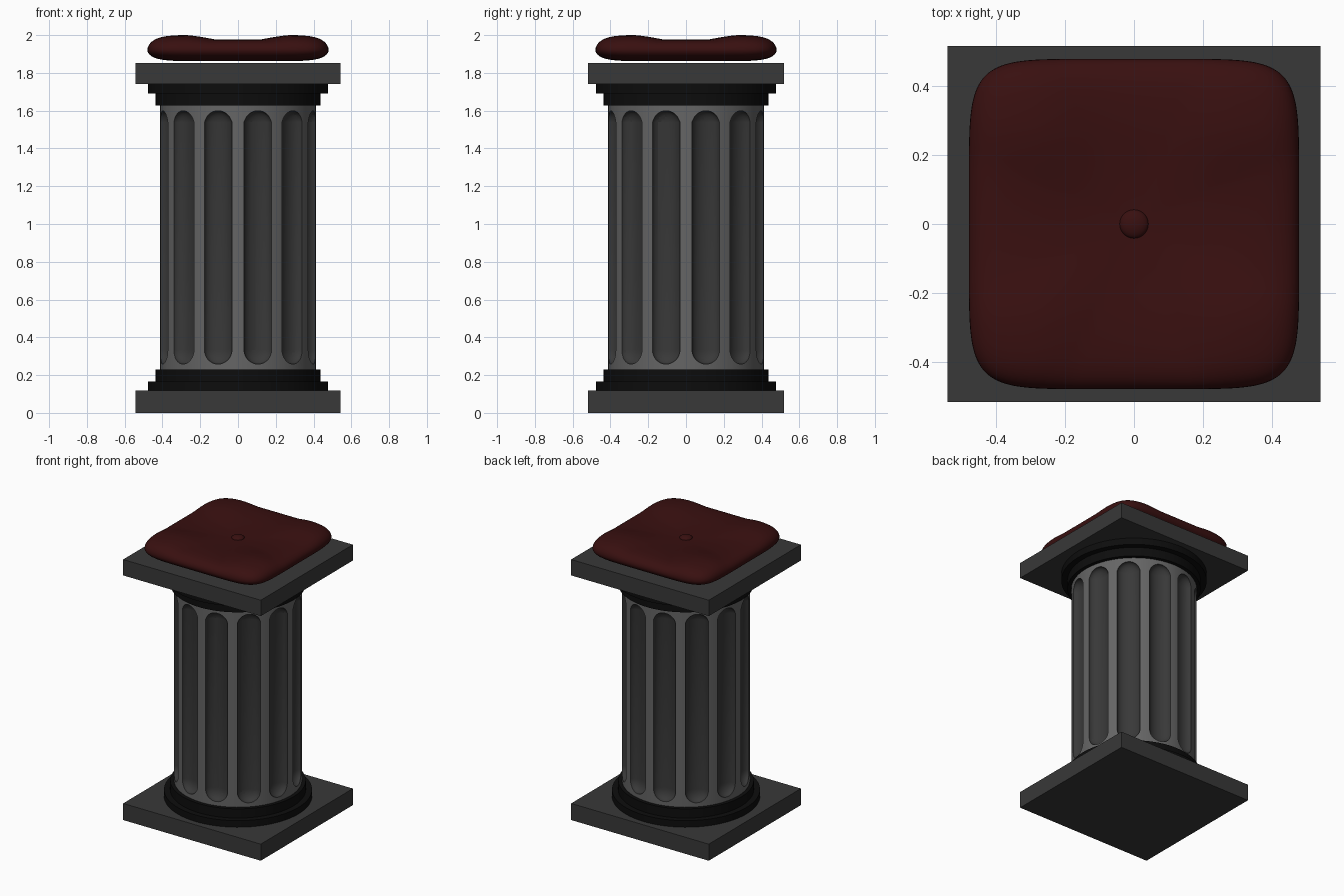
import bpy, bmesh
from math import sin, cos, pi, radians
from mathutils import Matrix, Vector

if "Cube" in bpy.data.objects:
    bpy.data.objects.remove(bpy.data.objects["Cube"])


def material(name, rgb):
    m = bpy.data.materials.new(name)
    m.diffuse_color = (*rgb, 1)
    m.use_nodes = True
    m.node_tree.nodes["Principled BSDF"].inputs["Base Color"].default_value = m.diffuse_color
    return m


slab_mat = material("dark_stone", (0.04, 0.04, 0.04))
ring_mat = material("black_stone", (0.004, 0.004, 0.004))
shaft_mat = material("grey_stone", (0.13, 0.13, 0.13))
cloth_mat = material("red_cloth", (0.04, 0.005, 0.005))


def finish(name, bm, mat, smooth=None):
    bmesh.ops.recalc_face_normals(bm, faces=bm.faces[:])
    me = bpy.data.meshes.new(name)
    bm.to_mesh(me)
    bm.free()
    me.materials.append(mat)
    ob = bpy.data.objects.new(name, me)
    bpy.context.collection.objects.link(ob)
    if smooth:
        smooth_by_angle(ob, smooth)
    return ob


def smooth_by_angle(ob, angle):
    bpy.ops.object.select_all(action='DESELECT')
    ob.select_set(True)
    bpy.context.view_layer.objects.active = ob
    bpy.ops.object.shade_smooth_by_angle(angle=radians(angle))


def slab(name, z0, z1):
    bm = bmesh.new()
    bmesh.ops.create_cube(bm, size=1, matrix=Matrix.Translation((0, 0, (z0 + z1) / 2))
                          @ Matrix.Diagonal((1.083, 1.035, z1 - z0, 1)))
    return finish(name, bm, slab_mat)


def lathe(name, profile, mat, n=96):
    bm = bmesh.new()
    rings = [[bm.verts.new((r * cos(2 * pi * i / n), r * sin(2 * pi * i / n), z))
              for i in range(n)] for r, z in profile]
    for a, b in zip(rings, rings[1:]):
        for i in range(n):
            j = (i + 1) % n
            bm.faces.new((a[i], a[j], b[j], b[i]))
    bm.faces.new(rings[0][::-1])
    bm.faces.new(rings[-1])
    return finish(name, bm, mat, 35)


# Square slabs and stepped round mouldings
slab("base_slab", 0, 0.118)
slab("top_slab", 1.74, 1.853)
lathe("base_moulding", [(0.477, 0.118), (0.477, 0.165), (0.437, 0.165), (0.437, 0.23)], ring_mat)
lathe("top_moulding", [(0.437, 1.628), (0.437, 1.692), (0.477, 1.692), (0.477, 1.74)], ring_mat)

# Shaft with twelve round-ended flutes
shaft = lathe("shaft", [(0.412, 0.228), (0.412, 1.63)], shaft_mat)
HALF_W, DEPTH, Z0, Z1 = 0.076, 0.048, 0.258, 1.6
bm = bmesh.new()
for k in range(12):
    made = bmesh.ops.create_uvsphere(bm, u_segments=24, v_segments=16, radius=HALF_W)["verts"]
    # split the sphere at its equator into a capsule
    for v in made:
        v.co.z += (Z1 - HALF_W) if v.co.z > 1e-5 else (Z0 + HALF_W)
    top = [v for v in made if v.co.z > 1]
    low = min(v.co.z for v in top)
    for v in top:
        if abs(v.co.z - low) < 1e-5:
            r = Vector((v.co.x, v.co.y)).length
            v.co.x *= HALF_W / r
            v.co.y *= HALF_W / r
    m = (Matrix.Rotation(radians(15 + 30 * k), 4, 'Z') @ Matrix.Translation((0.408, 0, 0))
         @ Matrix.Diagonal((DEPTH / HALF_W, 1, 1, 1)))
    bmesh.ops.transform(bm, matrix=m, verts=made)
cutter = finish("flute_cutter", bm, slab_mat)
cutter.hide_render = True
mod = shaft.modifiers.new("flutes", 'BOOLEAN')
mod.operation = 'DIFFERENCE'
mod.solver = 'EXACT'
mod.material_mode = 'TRANSFER'
mod.object = cutter
bpy.context.view_layer.objects.active = shaft
bpy.ops.object.modifier_apply(modifier=mod.name)
bpy.data.objects.remove(cutter)
smooth_by_angle(shaft, 30)


# Cushion: superellipse outline, puffed corners, dipped middle
def ease(x):
    t = min(abs(x) / 0.3, 1)
    return t * t * (3 - 2 * t)


def outline(a, e=2 / 6.5):
    c, s = cos(a), sin(a)
    return (0.48 * abs(c) ** e * (1 if c > 0 else -1),
            0.48 * abs(s) ** e * (1 if s > 0 else -1))


N, K, MID = 96, 20, 1.922
bm = bmesh.new()
rings = []
for k in range(1, 2 * K):
    t = sin(pi / 2 * k / K)
    f = max(0, 1 - t ** 8) ** 0.5
    ring = []
    for i in range(N):
        x, y = (t * c for c in outline(2 * pi * (i + 0.5) / N))
        sx, sy = ease(x), ease(y)
        h = 0.034 + 0.008 * (sx + sy) + 0.03 * sx * sy
        ring.append(bm.verts.new((x, y, MID + (h if k <= K else -0.06) * f)))
    rings.append(ring)
for a, b in zip(rings, rings[1:]):
    for i in range(N):
        j = (i + 1) % N
        bm.faces.new((a[i], a[j], b[j], b[i]))
for ring, z in ((rings[0], MID + 0.034), (rings[-1], MID - 0.06)):
    c = bm.verts.new((0, 0, z))
    for i in range(N):
        bm.faces.new((ring[i], ring[(i + 1) % N], c))
finish("cushion", bm, cloth_mat, 60)

# Button in the middle of the cushion
bm = bmesh.new()
bmesh.ops.create_uvsphere(bm, u_segments=32, v_segments=16, radius=1,
                          matrix=Matrix.Translation((0, 0, 1.955)) @ Matrix.Diagonal((0.042, 0.042, 0.02, 1)))
finish("cushion_button", bm, cloth_mat, 60)
